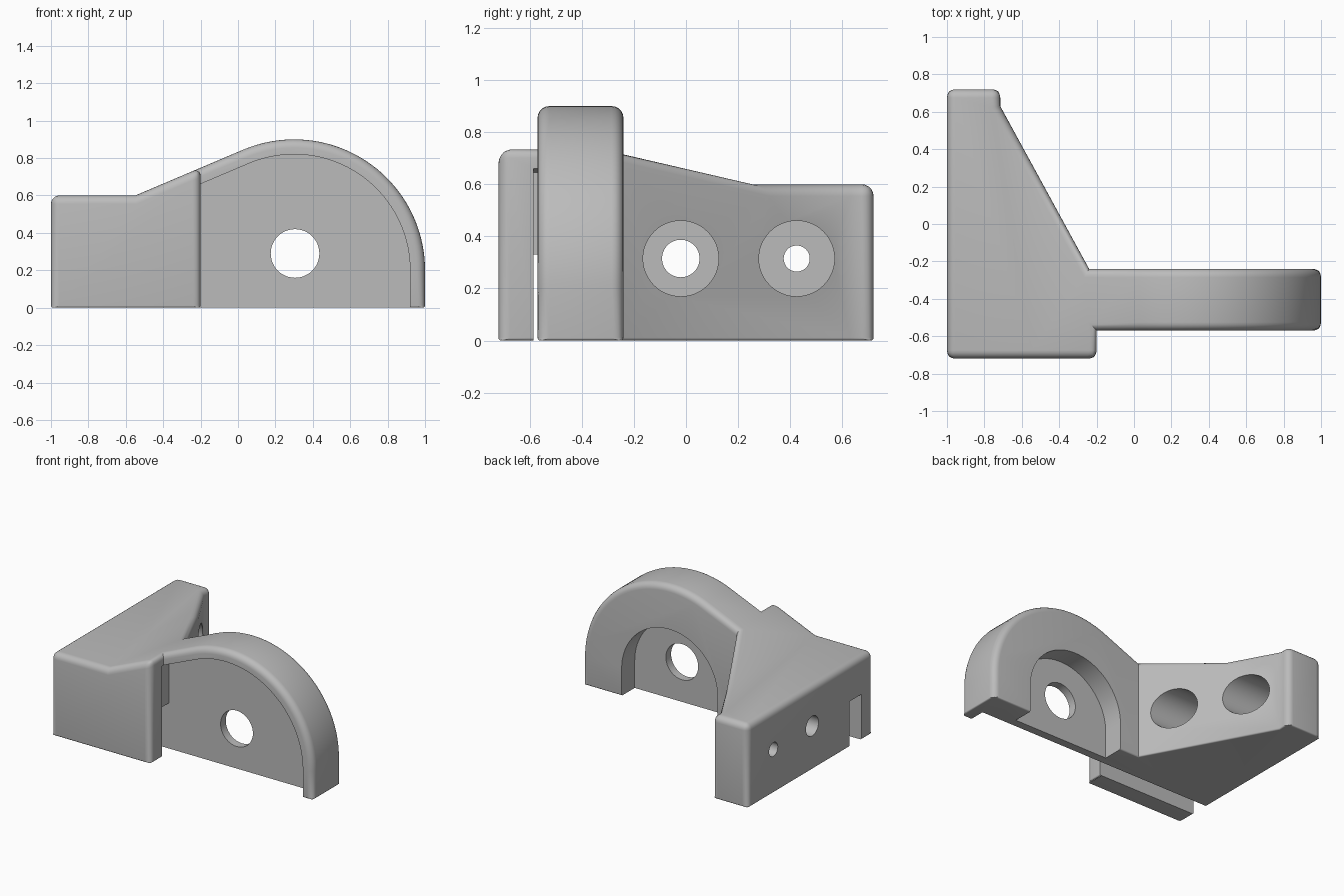
import bpy, bmesh, math
from mathutils import Vector

if "Cube" in bpy.data.objects:
    bpy.data.objects.remove(bpy.data.objects["Cube"])

grey = bpy.data.materials.new("plain grey")
grey.use_nodes = True
grey.diffuse_color = (0.5, 0.5, 0.5, 1)
grey.node_tree.nodes["Principled BSDF"].inputs["Base Color"].default_value = (0.5, 0.5, 0.5, 1)

CENTRE_X, CENTRE_Z, OUTER = 0.3, 0.2, 0.7
TILT = math.radians(23)


def prism(name, points, start, depth):
    """Extrude a closed 3D outline along a vector."""
    bm = bmesh.new()
    shift, depth = Vector(start), Vector(depth)
    face = bm.faces.new([bm.verts.new(Vector(p) + shift) for p in points])
    result = bmesh.ops.extrude_face_region(bm, geom=[face], use_keep_orig=True)
    moved = [v for v in result["geom"] if isinstance(v, bmesh.types.BMVert)]
    bmesh.ops.translate(bm, verts=moved, vec=depth)
    bmesh.ops.recalc_face_normals(bm, faces=bm.faces)
    mesh = bpy.data.meshes.new(name)
    bm.to_mesh(mesh)
    bm.free()
    mesh.materials.append(grey)
    obj = bpy.data.objects.new(name, mesh)
    bpy.context.collection.objects.link(obj)
    return obj


def arc(radius, first, last, steps=40):
    return [(CENTRE_X + radius * math.cos(first + (last - first) * i / steps), 0,
             CENTRE_Z + radius * math.sin(first + (last - first) * i / steps))
            for i in range(steps + 1)]


def slope_z(radius, x):
    """Height of the ramp that runs tangent to an arc of this radius."""
    return CENTRE_Z + radius / math.cos(TILT) + (x - CENTRE_X) * math.tan(TILT)


def bake(obj):
    graph = bpy.context.evaluated_depsgraph_get()
    mesh = bpy.data.meshes.new_from_object(obj.evaluated_get(graph))
    obj.modifiers.clear()
    obj.data = mesh


def combine(obj, cutter, operation):
    mod = obj.modifiers.new("cut", "BOOLEAN")
    mod.operation, mod.object, mod.solver = operation, cutter, "EXACT"
    bake(obj)
    bpy.data.objects.remove(cutter)


# Body: side profile intersected with the plan outline
crease = CENTRE_X + (0.6 - CENTRE_Z - OUTER / math.cos(TILT)) / math.tan(TILT)
profile = [(-1.5, 0, 0), (1, 0, 0)] + arc(OUTER, 0, math.pi / 2 + TILT)
profile += [(crease, 0, 0.6), (-1.5, 0, 0.6)]
body = prism("bracket_body", profile, (0, -2, 0), (0, 4, 0))
plan = [(-1, -0.72, 0), (-0.2, -0.72, 0), (-0.2, -0.57, 0), (1.5, -0.57, 0), (1.5, -0.24, 0),
        (-0.24, -0.24, 0), (-0.715, 0.63, 0), (-0.715, 0.72, 0), (-1, 0.72, 0)]
combine(body, prism("plan_cutter", plan, (0, 0, -1), (0, 0, 3)), "INTERSECT")

# Rounded outer edges, with only a slight break along the base
bm = bmesh.new()
bm.from_mesh(body.data)
bmesh.ops.remove_doubles(bm, verts=bm.verts, dist=0.0001)
bmesh.ops.dissolve_limit(bm, angle_limit=0.01, verts=bm.verts, edges=bm.edges)
weight = bm.edges.layers.float.new("bevel_weight_edge")
for edge in bm.edges:
    if len(edge.link_faces) == 2 and edge.calc_face_angle_signed() > math.radians(25):
        low = all(v.co.z < 0.01 for v in edge.verts)
        edge[weight] = 0.25 if low else 1
bm.to_mesh(body.data)
bm.free()
bevel = body.modifiers.new("rounding", "BEVEL")
bevel.limit_method, bevel.width, bevel.segments = "WEIGHT", 0.045, 5
bevel.use_clamp_overlap = False
bake(body)

# Front recess following the arch, running on into the low side slot
inner, end = OUTER - 0.08, -0.24
recess = [(-1.5, 0, -0.1), (CENTRE_X + inner, 0, -0.1)] + arc(inner, 0, math.pi / 2 + TILT)
recess += [(end, 0, slope_z(inner, end)), (end, 0, 0.33), (-1.5, 0, 0.33)]
combine(body, prism("recess_cutter", recess, (0, -0.585, 0), (0, 0.135, 0)), "DIFFERENCE")

# Arched pocket in the back of the arm
pocket = [(CENTRE_X - 0.385, 0, -0.1), (CENTRE_X + 0.385, 0, -0.1)] + arc(0.385, 0, math.pi)
combine(body, prism("pocket_cutter", pocket, (0, -0.39, 0), (0, 0.5, 0)), "DIFFERENCE")


def bore(centre, radius, depth):
    """Round hole along x or y from its starting centre."""
    ring = []
    for i in range(48):
        a = math.tau * i / 48
        u, w = radius * math.cos(a), radius * math.sin(a)
        ring.append((0, u, w) if depth[0] else (u, 0, w))
    combine(body, prism("bore_cutter", ring, centre, depth), "DIFFERENCE")


# Pivot hole through the web
bore((0.305, -0.7, 0.29), 0.13, (0, 0.6, 0))

# Counterbored screw holes
for y, radius in ((-0.02, 0.072), (0.425, 0.05)):
    bore((-0.88, y, 0.315), 0.145, (1, 0, 0))
    bore((-1.2, y, 0.315), radius, (0.6, 0, 0))

bpy.ops.object.select_all(action="DESELECT")
body.select_set(True)
bpy.context.view_layer.objects.active = body
bpy.ops.object.shade_smooth_by_angle(angle=math.radians(30))
